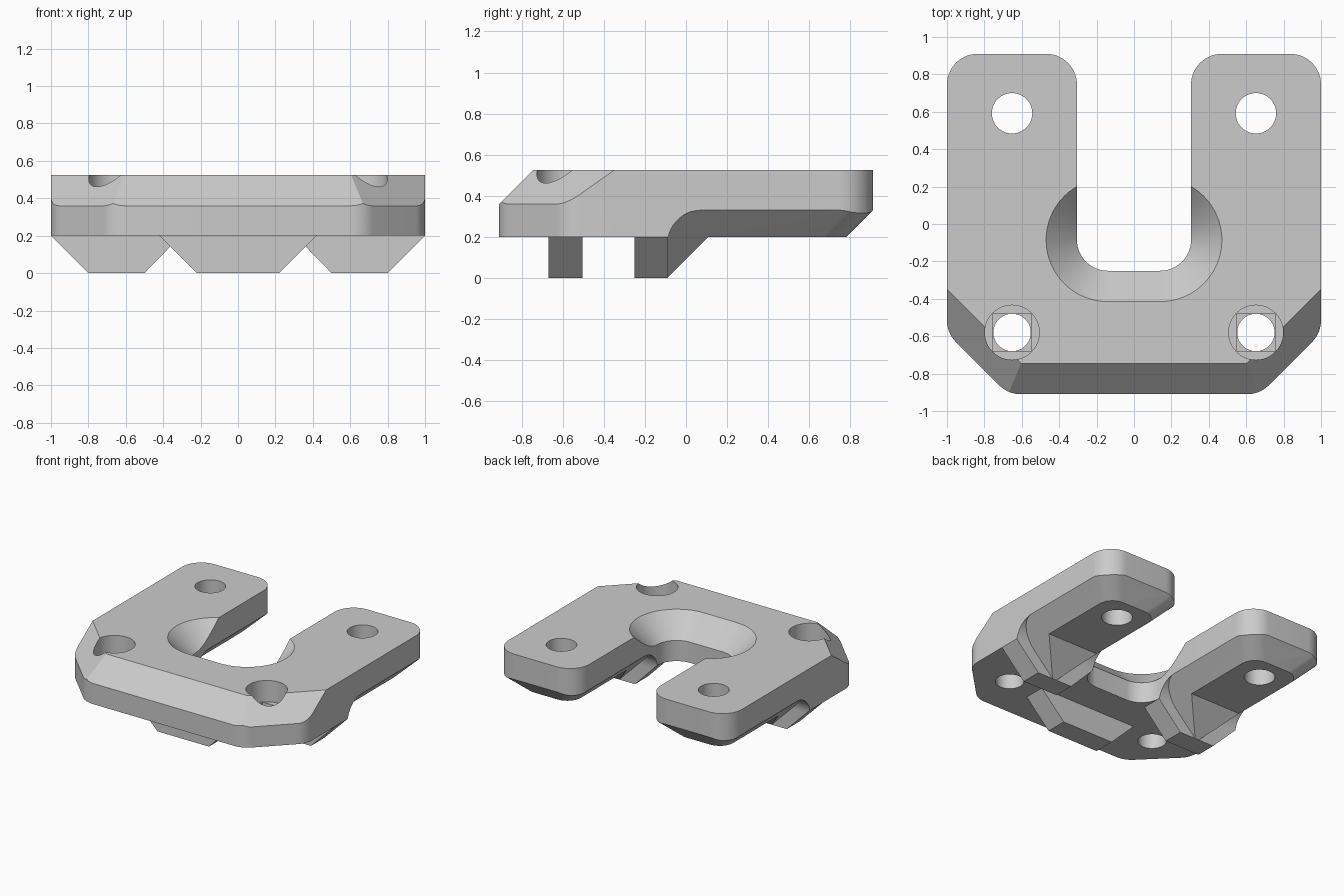
import bpy, bmesh, math
from mathutils import Vector, Matrix

if "Cube" in bpy.data.objects:
    bpy.data.objects.remove(bpy.data.objects["Cube"])

R = 0.165                       # shared fillet radius and chamfer size
TOP, BASE = 0.525, 0.2          # plate faces
INNER = 0.305                   # half width of the slot
LIFT = 0.33                     # where the lower arm chamfer meets the side


def make(name, bm):
    bmesh.ops.recalc_face_normals(bm, faces=bm.faces)
    mesh = bpy.data.meshes.new(name)
    bm.to_mesh(mesh)
    bm.free()
    ob = bpy.data.objects.new(name, mesh)
    bpy.context.collection.objects.link(ob)
    return ob


def rounded(points, steps=14):
    """Outline from (x, y, radius) corners."""
    out = []
    for i, (x, y, r) in enumerate(points):
        p = Vector((x, y))
        if not r:
            out.append(p)
            continue
        a = (Vector(points[i - 1][:2]) - p).normalized()
        b = (Vector(points[(i + 1) % len(points)][:2]) - p).normalized()
        half = a.angle(b) / 2
        centre = p + (a + b).normalized() * r / math.sin(half)
        start = (p + a * r / math.tan(half) - centre).normalized()
        end = (p + b * r / math.tan(half) - centre).normalized()
        for k in range(steps + 1):
            out.append(centre + start.slerp(end, k / steps) * r)
    return out


def prism(name, outline, lo, hi, axis="z"):
    """Extrude an outline along an axis: z takes xy, y takes xz, x takes yz."""
    place = {"z": lambda p, d: (p[0], p[1], d),
             "y": lambda p, d: (p[0], d, p[1]),
             "x": lambda p, d: (d, p[0], p[1])}[axis]
    bm = bmesh.new()
    face = bm.faces.new([bm.verts.new(place(p, lo)) for p in outline])
    ext = bmesh.ops.extrude_face_region(bm, geom=[face])
    shift = Vector(place((0, 0), hi - lo))
    bmesh.ops.translate(bm, vec=shift,
                        verts=[v for v in ext["geom"] if isinstance(v, bmesh.types.BMVert)])
    if face.is_valid and len(face.edges[0].link_faces) == 1:
        bmesh.ops.holes_fill(bm, edges=bm.edges)
    return make(name, bm)


def cylinder(name, x, y, radius, lo, hi):
    ring = [(x + radius * math.cos(t * math.tau / 48), y + radius * math.sin(t * math.tau / 48))
            for t in range(48)]
    return prism(name, ring, lo, hi)


def hull(name, points):
    bm = bmesh.new()
    for p in points:
        bm.verts.new(p)
    bmesh.ops.convex_hull(bm, input=bm.verts)
    bmesh.ops.dissolve_limit(bm, angle_limit=0.001, verts=bm.verts, edges=bm.edges)
    return make(name, bm)


def combine(target, other, operation="DIFFERENCE"):
    mod = target.modifiers.new("combine", "BOOLEAN")
    mod.operation, mod.solver, mod.object = operation, "EXACT", other
    bpy.context.view_layer.objects.active = target
    bpy.ops.object.modifier_apply(modifier=mod.name)
    bpy.data.objects.remove(other)


def arm_core(name, lo, hi, front, back_round):
    """Tapered volume kept under one arm; sides and back slope at 45 degrees."""
    points = []
    for z in (lo, hi):
        d = LIFT - z
        points += [(x, y, z) for x in (INNER + d, 1 - d) for y in (front, 0.91 - d)]
    core = hull(name, points)
    if back_round:
        bm = bmesh.new()
        bm.from_mesh(core.data)
        edges = [e for e in bm.edges
                 if abs(e.verts[0].co.z - e.verts[1].co.z) > 0.1
                 and min(v.co.y for v in e.verts) > 0.5]
        bmesh.ops.bevel(bm, geom=edges, offset=back_round, segments=10,
                        profile=0.5, affect="EDGES")
        bm.to_mesh(core.data)
        bm.free()
    return core


def mirrored(ob):
    ob.data.transform(Matrix.Scale(-1, 4, (1, 0, 0)))
    ob.data.flip_normals()
    return ob


# U-shaped plate with clipped front corners
half = [(0.673, -0.91, R), (1, -0.583, R), (1, 0.91, R), (INNER, 0.91, R), (INNER, -0.25, R)]
outline = half + [(-x, y, r) for x, y, r in reversed(half)]
plate = prism("mounting_plate", rounded(outline), BASE, TOP)

# Upper chamfers along the front and both clipped corners
for angle, distance in ((0, 0.91), (45, 1.119), (-45, 1.119)):
    f = -distance
    cut = prism("top_chamfer", [(f - 0.1, 0.26), (f + 0.265, 0.625), (f - 0.1, 0.625)],
                -2, 2, "x")
    cut.data.transform(Matrix.Rotation(math.radians(angle), 4, "Z"))
    combine(plate, cut)

# Flared lead-in around the closed end of the slot
flare = []
for cx in (-0.14, 0.14):
    for z, r in ((0.36, R), (TOP + 0.05, 2 * R + 0.05)):
        flare += [(cx + r * math.cos(k * math.tau / 64), -0.085 + r * math.sin(k * math.tau / 64), z)
                  for k in range(64)]
combine(plate, hull("slot_flare", flare))

# Front centre foot
combine(plate, prism("centre_foot", [(-0.22, 0), (0.22, 0), (0.52, 0.3), (-0.52, 0.3)],
                     -0.67, -0.505, "y"), "UNION")

for side in (1, -1):
    fit = (lambda ob: ob) if side == 1 else mirrored

    # Side foot with a ramped back
    foot = prism("side_foot", [(0.5, 0), (0.8, 0), (1, 0.2), (0.9, 0.3), (0.4, 0.3),
                               (INNER, 0.2)], -0.25, 0.2, "y")
    combine(foot, prism("ramp", [(-0.29, -0.2), (0.4, 0.49), (0.4, -0.2)], 0, 1.2, "x"))
    combine(plate, fit(foot), "UNION")

    # Lower arm chamfers with a rounded run-out at the foot
    slab = prism("arm_relief", rounded([(-0.09, -0.1, 0), (-0.09, LIFT, R),
                                        (1.2, LIFT, 0), (1.2, -0.1, 0)]), 0.2, 1.1, "x")
    combine(slab, arm_core("foot_core", -0.01, 0.18, -0.5, 0))
    combine(slab, arm_core("arm_core", 0.15, 0.43, -0.4, 0.095))
    combine(plate, fit(slab))

    # Back holes, front holes, counterbores and their bridging step
    x, y = 0.652 * side, -0.58
    combine(plate, cylinder("back_hole", x, 0.592, 0.108, -0.2, 1))
    combine(plate, cylinder("front_hole", x, y, 0.1, -0.2, 1))
    combine(plate, cylinder("counterbore", x, y, 0.146, 0.36, 1))
    combine(plate, prism("bridge_step", [(x - 0.104, y - 0.099), (x + 0.104, y - 0.099),
                                         (x + 0.104, y + 0.099), (x - 0.104, y + 0.099)],
                         0.335, 0.4))

# Single grey finish
grey = bpy.data.materials.new("plain_grey")
grey.use_nodes = True
colour = (0.6, 0.6, 0.6, 1)
grey.diffuse_color = colour
grey.node_tree.nodes["Principled BSDF"].inputs["Base Color"].default_value = colour
plate.data.materials.clear()
plate.data.materials.append(grey)
for poly in plate.data.polygons:
    poly.material_index = 0

bpy.ops.object.select_all(action="DESELECT")
plate.select_set(True)
bpy.context.view_layer.objects.active = plate
bpy.ops.object.shade_smooth_by_angle(angle=math.radians(25))
